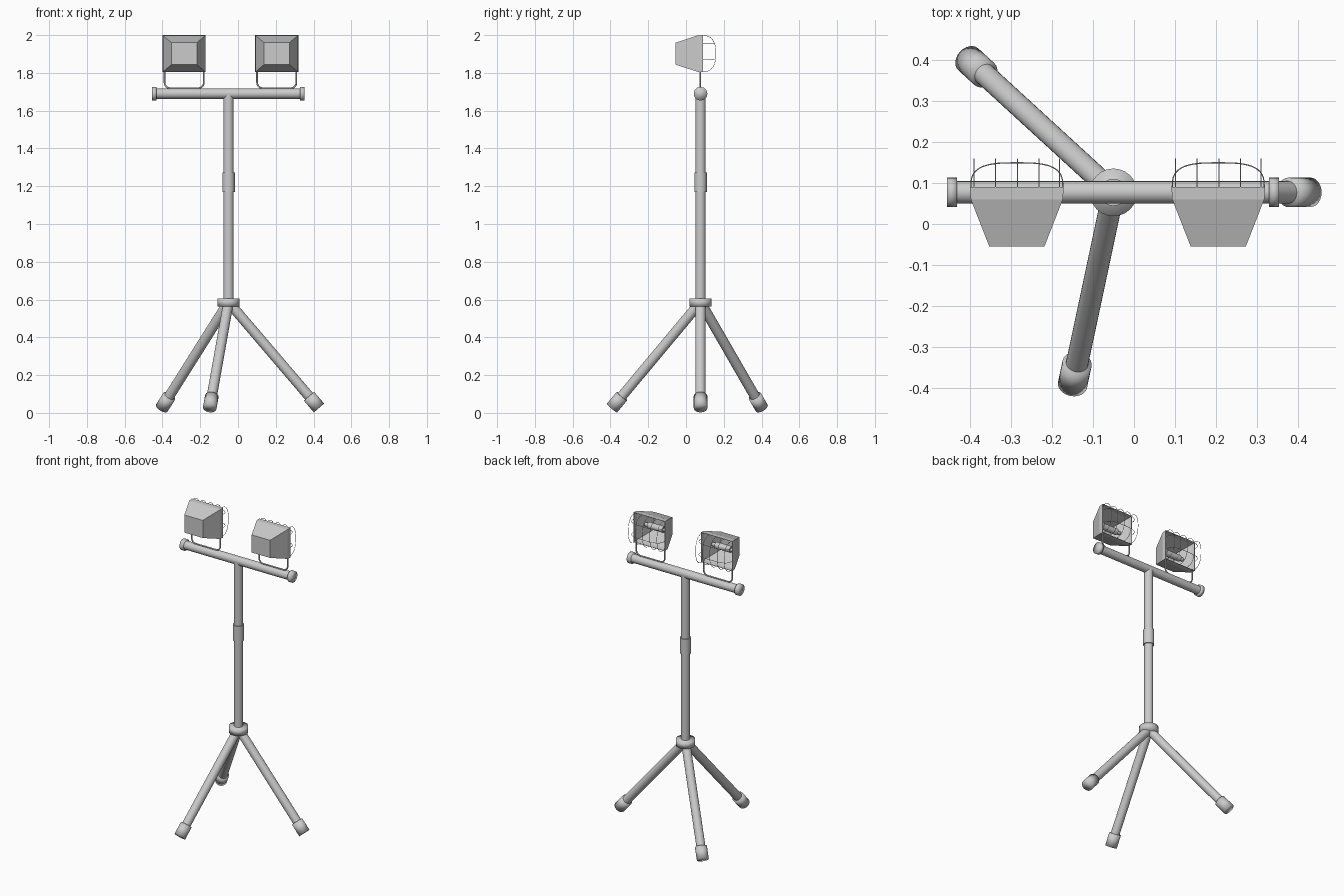
import bpy, bmesh, math
from mathutils import Vector

if "Cube" in bpy.data.objects:
    bpy.data.objects.remove(bpy.data.objects["Cube"])

# One grey metal for everything
grey = bpy.data.materials.new("grey_metal")
grey.use_nodes = True
COLOUR = (0.6, 0.6, 0.6, 1)
grey.diffuse_color = COLOUR
grey.node_tree.nodes["Principled BSDF"].inputs["Base Color"].default_value = COLOUR

PX, PY = -0.05, 0.077          # mast axis
BAR_Z = 1.69


def tube(name, start, end, radius, soft=False, sides=24):
    """Capped cylinder between two points."""
    a, b = Vector(start), Vector(end)
    axis = b - a
    bpy.ops.mesh.primitive_cylinder_add(vertices=sides, radius=radius, depth=axis.length,
                                        location=(a + b) / 2)
    ob = bpy.context.object
    ob.name = name
    ob.rotation_mode = 'QUATERNION'
    ob.rotation_quaternion = axis.to_track_quat('Z', 'Y')
    ob.data.materials.append(grey)
    if soft:
        bpy.ops.object.shade_smooth()
    else:
        bpy.ops.object.shade_smooth_by_angle(angle=math.radians(40))
    return ob


def wire(name, paths, radius, resolution=2):
    """Round wires following lists of points."""
    cu = bpy.data.curves.new(name, 'CURVE')
    cu.dimensions = '3D'
    cu.bevel_depth = radius
    cu.bevel_resolution = resolution
    cu.use_fill_caps = True
    for pts in paths:
        sp = cu.splines.new('POLY')
        sp.points.add(len(pts) - 1)
        for p, co in zip(sp.points, pts):
            p.co = (*co, 1)
        sp.use_smooth = True
    cu.materials.append(grey)
    ob = bpy.data.objects.new(name, cu)
    bpy.context.collection.objects.link(ob)
    return ob


def arch(half, depth, power, steps=24):
    """Half superellipse as (across, out) pairs."""
    pts = []
    for i in range(steps + 1):
        t = math.pi * i / steps
        c, s = math.cos(t), max(math.sin(t), 0)
        pts.append((half * math.copysign(abs(c) ** power, c), depth * s ** power))
    return pts


# Mast, sleeve and hub
tube("mast", (PX, PY, 0.57), (PX, PY, BAR_Z), 0.027)
tube("mast_sleeve", (PX, PY, 1.17), (PX, PY, 1.272), 0.033)
tube("leg_hub", (PX, PY, 0.563), (PX, PY, 0.605), 0.058, soft=True)

# Tripod legs with rubber feet
for name, angle in (("left", 0), ("back", 137.5), ("front", 258)):
    a = math.radians(angle)
    out = Vector((math.cos(a), math.sin(a), 0))
    top = Vector((PX, PY, 0.575)) + out * 0.01
    tip = Vector((PX, PY, 0.026)) + out * 0.479
    back = (top - tip).normalized()
    tube(name + "_leg", top, tip + back * 0.03, 0.027)
    tube(name + "_foot", tip + back * 0.082, tip, 0.036, soft=True)

# Crossbar with end caps
tube("crossbar", (-0.44, PY, BAR_Z), (0.34, PY, BAR_Z), 0.027)
tube("right_bar_cap", (-0.455, PY, BAR_Z), (-0.431, PY, BAR_Z), 0.036, soft=True)
tube("left_bar_cap", (0.329, PY, BAR_Z), (0.353, PY, BAR_Z), 0.036, soft=True)


def lamp_housing(name, cx, cz):
    """Tapered sheet box, open at the back."""
    bm = bmesh.new()
    rings = []
    for y, hw, hh in ((-0.055, 0.067, 0.058), (0.06, 0.112, 0.096), (0.09, 0.114, 0.098)):
        rings.append([bm.verts.new((cx + sx * hw, y, cz + sz * hh))
                      for sx, sz in ((-1, -1), (1, -1), (1, 1), (-1, 1))])
    bm.faces.new(rings[0])
    for r0, r1 in zip(rings, rings[1:]):
        for i in range(4):
            j = (i + 1) % 4
            bm.faces.new((r0[j], r0[i], r1[i], r1[j]))
    bmesh.ops.recalc_face_normals(bm, faces=bm.faces)
    me = bpy.data.meshes.new(name)
    bm.to_mesh(me)
    bm.free()
    me.materials.append(grey)
    ob = bpy.data.objects.new(name, me)
    bpy.context.collection.objects.link(ob)
    sheet = ob.modifiers.new("sheet", 'SOLIDIFY')
    sheet.thickness = 0.003
    sheet.offset = -1


# Floodlights
CZ = 1.902
for side, cx in (("right", -0.285), ("left", 0.205)):
    lamp_housing(side + "_lamp_housing", cx, CZ)

    # Bulb with narrow end sockets
    tube(side + "_bulb", (cx - 0.055, 0.015, CZ), (cx + 0.055, 0.015, CZ), 0.02)
    tube(side + "_bulb_socket", (cx - 0.08, 0.015, CZ), (cx + 0.08, 0.015, CZ), 0.012)

    # Wire guard
    paths = [[(cx + dx, 0.088 + o, CZ + u) for u, o in arch(0.096, 0.07, 0.8)]
             for dx in (-0.104, -0.052, 0.002, 0.054, 0.104)]
    paths += [[(cx + u, 0.088 + o, CZ + dz) for u, o in arch(0.112, 0.061, 0.65)]
              for dz in (-0.033, 0.053)]
    wire(side + "_wire_guard", paths, 0.0014, 1)

    # U-shaped bracket with rounded corners
    half, low, r = 0.104, 1.719, 0.03
    right = [(half, 1.812)]
    for i in range(7):
        t = math.pi / 2 * i / 6
        right.append((half - r + r * math.cos(t), low + r - r * math.sin(t)))
    outline = right + [(-x, z) for x, z in reversed(right)]
    wire(side + "_bracket", [[(cx + x, PY - 0.002, z) for x, z in outline]], 0.0045)
